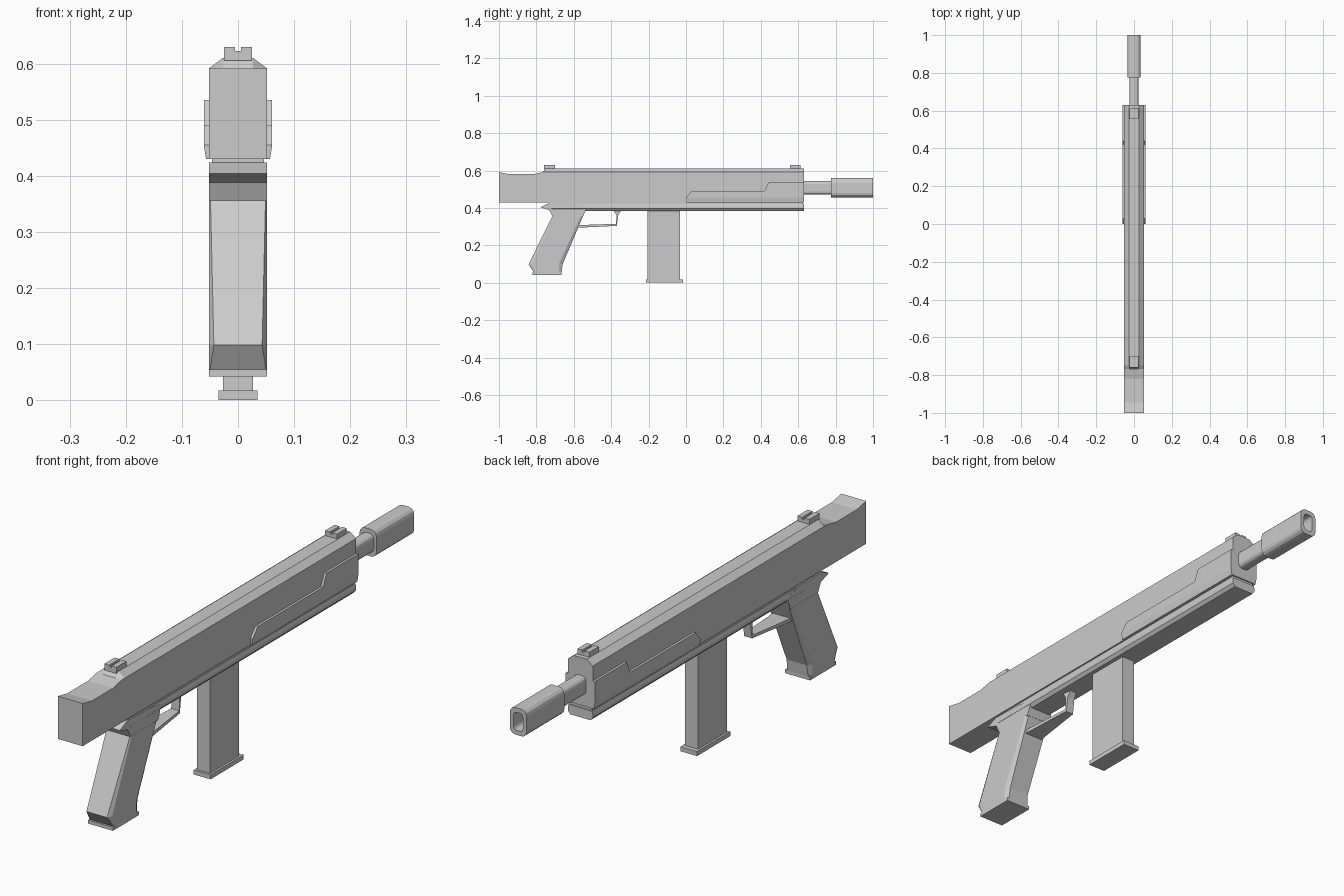
import bpy, bmesh, math

if "Cube" in bpy.data.objects:
    bpy.data.objects.remove(bpy.data.objects["Cube"])


def finish(name, bm):
    bmesh.ops.recalc_face_normals(bm, faces=bm.faces)
    me = bpy.data.meshes.new(name)
    bm.to_mesh(me)
    bm.free()
    ob = bpy.data.objects.new(name, me)
    bpy.context.collection.objects.link(ob)
    return ob


def loft(name, rings):
    """Skin closed rings of equal length and cap both ends."""
    bm = bmesh.new()
    vs = [[bm.verts.new(p) for p in r] for r in rings]
    n = len(rings[0])
    for a, b in zip(vs, vs[1:]):
        for i in range(n):
            j = (i + 1) % n
            bm.faces.new((a[i], a[j], b[j], b[i]))
    bm.faces.new(vs[0])
    bm.faces.new(vs[-1])
    return finish(name, bm)


def prism(name, profile, width):
    """Side profile (y, z) swept between -x and +x; width may depend on (y, z)."""
    w = width if callable(width) else (lambda y, z: width)
    return loft(name, [[(s * w(y, z), y, z) for y, z in profile] for s in (-1, 1)])


def box(name, hw, y0, y1, z0, z1):
    return prism(name, [(y0, z0), (y1, z0), (y1, z1), (y0, z1)], hw)


def mirrored(half, y):
    """Half cross-section (x, z) completed across x = 0."""
    return [(x, y, z) for x, z in half] + [(-x, y, z) for x, z in reversed(half)]


def round_rect(hw, hh, r, y, zc=0.508, seg=3):
    pts = []
    for k, (sx, sz) in enumerate([(1, 1), (-1, 1), (-1, -1), (1, -1)]):
        for i in range(seg + 1):
            a = math.pi / 2 * (k + i / seg)
            pts.append((sx * (hw - r) + r * math.cos(a), y, zc + sz * (hh - r) + r * math.sin(a)))
    return pts


# Upper receiver with dipped rear top and chamfered roof
stations = [(-1, .591, .591), (-.944, .58, .58), (-.82, .58, .58),
            (-.767, .591, .591), (-.75, .591, .61), (.63, .591, .61)]
loft("upper_receiver", [mirrored([(.052, .43), (.052, h), (.027, t)], y) for y, h, t in stations])

# Recessed seam, then lower frame
box("seam_core", .046, -.735, .625, .415, .435)
frame = [(.042, .384), (.052, .396), (.052, .408), (.049, .42)]
loft("lower_frame", [mirrored(frame, y) for y in (-.72, .63)])

# Stepped side panels with a tapered lower edge
for side, s in (("left", -1), ("right", 1)):
    upper = [(0, .455), (.63, .455), (.63, .535), (.44, .535), (.42, .49), (.03, .49)]
    loft("side_panel_" + side, [[(s * x, y, z) for y, z in upper] for x in (.045, .061)])
    edge = [(.045, .43), (.057, .43), (.061, .455), (.045, .455)]
    loft("panel_edge_" + side, [[(s * x, y, z) for x, z in edge] for y in (0, .63)])

# Sights: block with a shallow lengthwise groove
for name, y0, y1 in (("rear_sight", -.76, -.70), ("front_sight", .555, .612)):
    u = [(.025, .605), (.025, .629), (.005, .629), (.005, .622)]
    loft(name, [mirrored(u, y) for y in (y0, y1)])

# Barrel and hollow muzzle sleeve
loft("barrel", [round_rect(.024, .035, .016, y) for y in (.6, .80)])
loft("muzzle", [round_rect(.035, .051, .022, .775), round_rect(.035, .051, .022, 1),
                round_rect(.019, .034, .013, 1), round_rect(.019, .034, .013, .94)])

# Grip tang
prism("grip_tang", [(-.735, .424), (-.778, .404), (-.73, .388), (-.714, .355),
                    (-.55, .355), (-.537, .386), (-.537, .41), (-.6, .42)], .0515)


# Slanted grip with chamfered front and back corners
def grip_ring(yb, yf, z, cb, cf, w=.052):
    half = [(w - cb, yb), (w, yb + 2 * cb), (w, yf - 2 * cf), (w - cf, yf)]
    return [(x, y, z) for x, y in half] + [(-x, y, z) for x, y in reversed(half)]


loft("grip", [grip_ring(-.714, -.55, .357, .003, .006), grip_ring(-.842, -.66, .098, .009, .010),
              grip_ring(-.812, -.665, .054, .002, .008)])
box("grip_base", .052, -.82, -.665, .042, .055)

# Trigger guard, narrowing toward the front
prism("trigger_guard", [(-.58, .294), (-.37, .304), (-.362, .36), (-.345, .39), (-.388, .39),
                        (-.372, .36), (-.374, .315), (-.575, .308)],
      lambda y, z: .014 - (y + .345) * .1)

# Magazine
box("magazine", .027, -.205, -.033, .01, .40)
box("magazine_base", .035, -.214, -.016, 0, .017)
